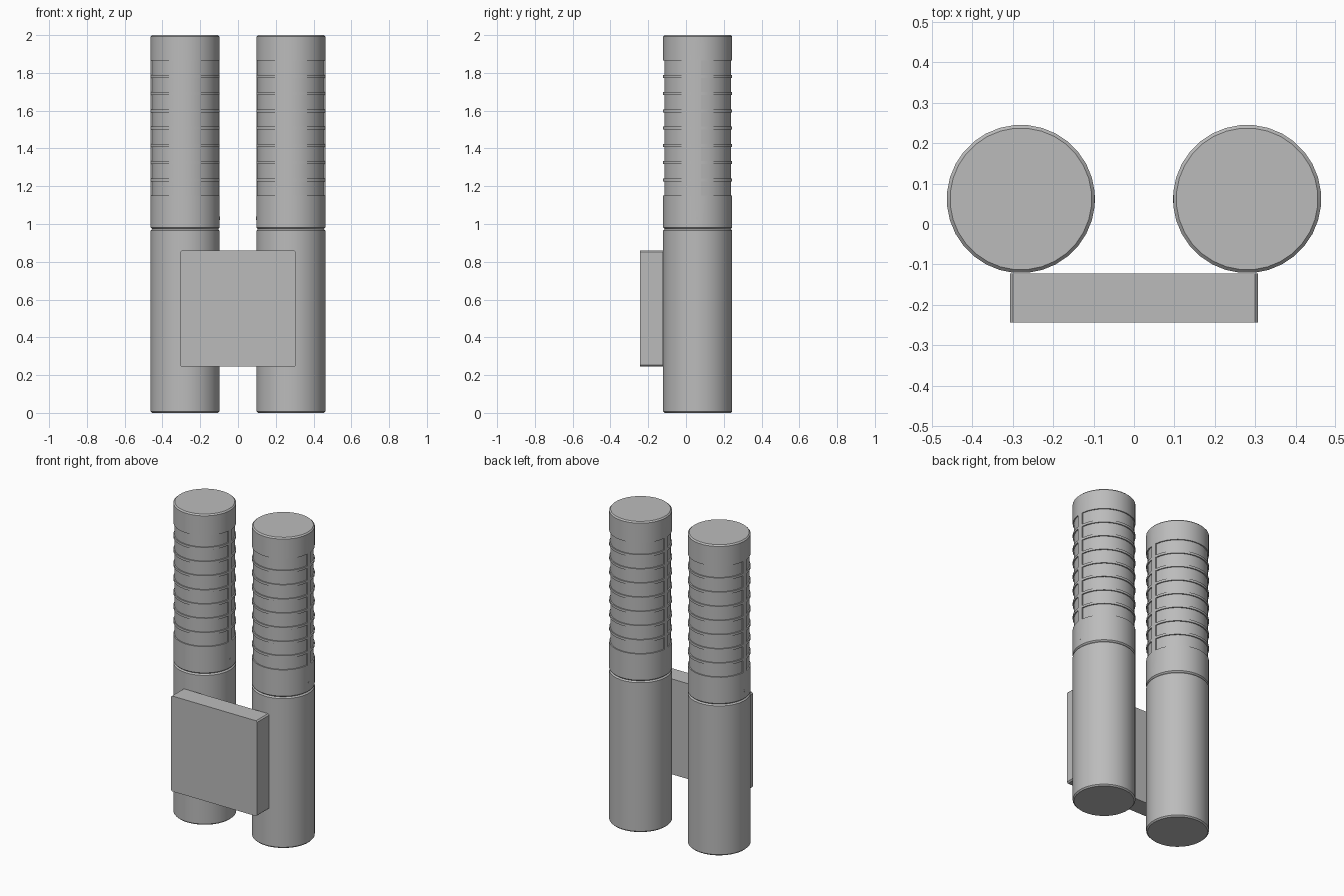
import bpy, bmesh, math
from mathutils import Vector

cube = bpy.data.objects.get("Cube")
if cube:
    bpy.data.objects.remove(cube, do_unlink=True)

SIDES = 32
RADIUS = 0.1835
TUBE_X, TUBE_Y = 0.28, 0.062
RECESS = 0.007

grey = bpy.data.materials.new("light grey metal")
grey.use_nodes = True
grey.diffuse_color = (0.5, 0.5, 0.5, 1)
grey.node_tree.nodes["Principled BSDF"].inputs["Base Color"].default_value = (0.5, 0.5, 0.5, 1)


def make_object(name, bm, location, smooth):
    bmesh.ops.recalc_face_normals(bm, faces=bm.faces[:])
    mesh = bpy.data.meshes.new(name)
    bm.to_mesh(mesh)
    bm.free()
    mesh.materials.append(grey)
    obj = bpy.data.objects.new(name, mesh)
    obj.location = location
    bpy.context.collection.objects.link(obj)
    if smooth:
        bpy.ops.object.select_all(action="DESELECT")
        obj.select_set(True)
        bpy.context.view_layer.objects.active = obj
        bpy.ops.object.shade_smooth_by_angle(angle=math.radians(30))
    return obj


def lathe(profile):
    """Closed solid of revolution, with one flat side facing +x and one -x."""
    bm = bmesh.new()
    rings = []
    for r, z in profile:
        angles = [(i + 0.5) * math.tau / SIDES for i in range(SIDES)]
        rings.append([bm.verts.new((r * math.cos(a), r * math.sin(a), z)) for a in angles])
    for low, high in zip(rings, rings[1:]):
        for i in range(SIDES):
            j = (i + 1) % SIDES
            bm.faces.new((low[i], low[j], high[j], high[i]))
    bm.faces.new(rings[0][::-1])
    bm.faces.new(rings[-1])
    return bm


# Heights of the recessed bands on the upper sleeve
PANELS, PANEL_H, BAR_H, PANEL_Z = 8, 0.076, 0.0153, 1.15
bands = [(PANEL_Z + k * (PANEL_H + BAR_H), PANEL_Z + k * (PANEL_H + BAR_H) + PANEL_H)
         for k in range(PANELS)]
CHAMFER = 0.008

for side, sx in (("left", 1), ("right", -1)):
    place = (sx * TUBE_X, TUBE_Y, 0)

    # Plain lower sleeve
    bm = lathe([(RADIUS - CHAMFER, 0), (RADIUS, CHAMFER), (RADIUS, 0.965), (RADIUS - CHAMFER, 0.973)])
    make_object(side + "_lower_sleeve", bm, place, True)

    # Upper sleeve with recessed bands, split by a rib on each x side
    profile = [(RADIUS - CHAMFER, 0.973), (RADIUS, 0.981)]
    profile += [(RADIUS, z) for band in bands for z in band]
    profile += [(RADIUS, 2 - CHAMFER), (RADIUS - CHAMFER, 2)]
    bm = lathe(profile)
    bm.normal_update()
    chosen = []
    for f in bm.faces:
        c = f.calc_center_median()
        in_band = any(lo < c.z < hi for lo, hi in bands)
        if in_band and abs(f.normal.z) < 0.1 and abs(f.normal.x) < 0.99:
            chosen.append(f)
    grown = bmesh.ops.extrude_face_region(bm, geom=chosen)["geom"]
    bmesh.ops.delete(bm, geom=[f for f in chosen if f.is_valid], context="FACES")
    for v in grown:
        if isinstance(v, bmesh.types.BMVert):
            v.co.xy = v.co.xy * (1 - RECESS / RADIUS)
    make_object(side + "_upper_sleeve", bm, place, True)

    # Small set screws on both x sides
    for tag, dx in (("outer", sx), ("inner", -sx)):
        bm = bmesh.new()
        bmesh.ops.create_cone(bm, cap_ends=True, segments=12, radius1=0.01, radius2=0.01, depth=0.008)
        bmesh.ops.rotate(bm, verts=bm.verts[:], matrix=Vector((0, 0, 1)).rotation_difference(
            Vector((1, 0, 0))).to_matrix())
        make_object(f"{side}_{tag}_set_screw", bm,
                    (place[0] + dx * (RADIUS - 0.004), TUBE_Y, 1.03), True)

# Wall mounting plate, bevelled on its four front-to-back edges
bm = bmesh.new()
bmesh.ops.create_cube(bm, size=1)
bmesh.ops.scale(bm, vec=(0.614, 0.121, 0.614), verts=bm.verts[:])
edges = [e for e in bm.edges if abs(e.verts[0].co.y - e.verts[1].co.y) > 0.1]
bmesh.ops.bevel(bm, geom=edges, offset=0.008, segments=1, affect="EDGES")
make_object("mounting_plate", bm, (0, -0.183, 0.552), False)
